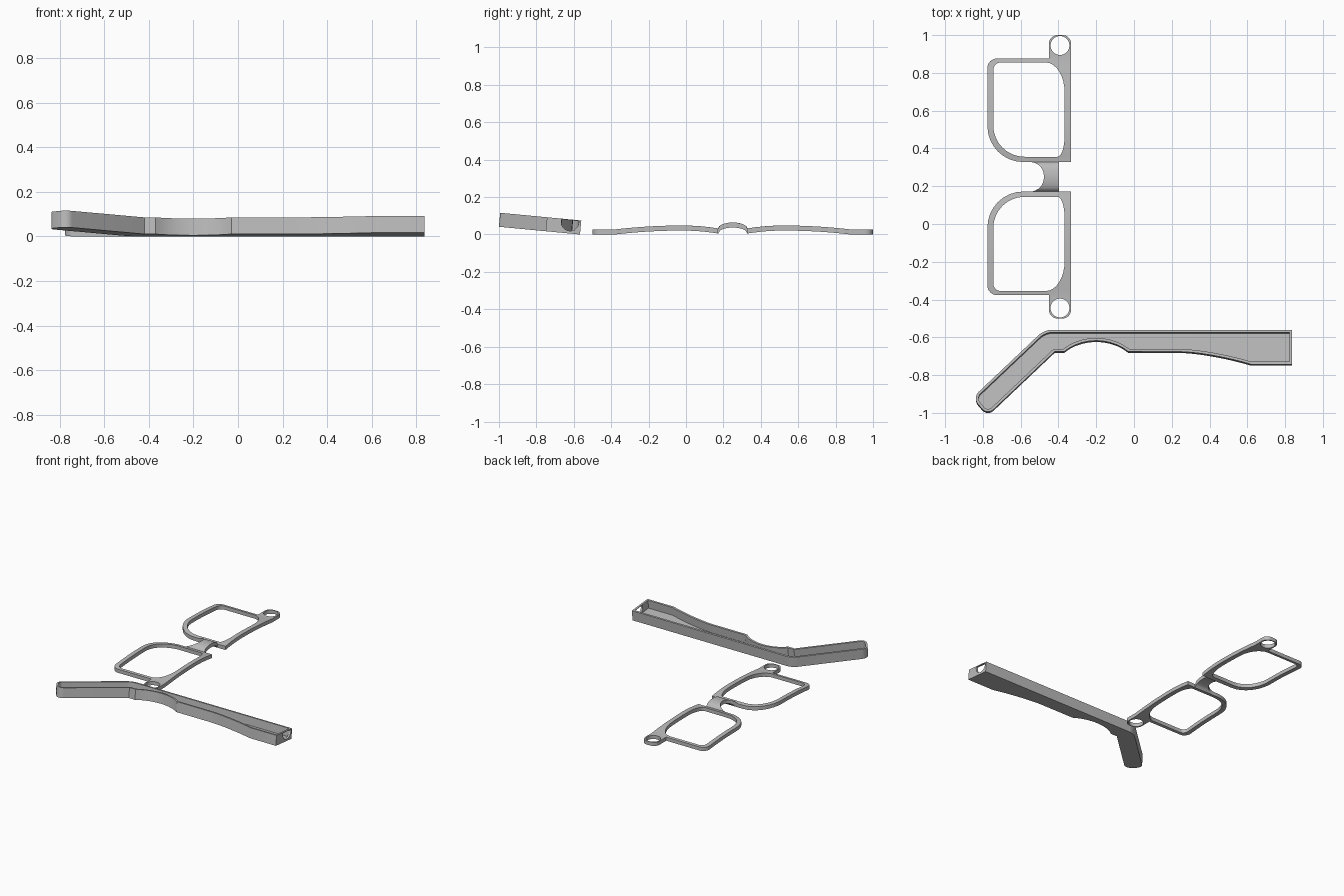
import bpy, bmesh, math
from mathutils import Vector, Matrix

if "Cube" in bpy.data.objects:
    bpy.data.objects.remove(bpy.data.objects["Cube"])

grey = bpy.data.materials.new("mid_grey")
grey.diffuse_color = (0.50, 0.50, 0.50, 1)
grey.use_nodes = True
grey.node_tree.nodes["Principled BSDF"].inputs["Base Color"].default_value = grey.diffuse_color


def rounded(corners, steps=8):
    """Closed outline; each corner is (x, y, cut_before, cut_after)."""
    pts, n = [], len(corners)
    for i, (x, y, a, b) in enumerate(corners):
        c = Vector((x, y))
        if a == 0:
            pts.append(c)
            continue
        p = Vector(corners[i - 1][:2])
        q = Vector(corners[(i + 1) % n][:2])
        start = c + (p - c).normalized() * a
        end = c + (q - c).normalized() * b
        o = start + end - c
        for k in range(steps + 1):
            t = math.pi / 2 * k / steps
            pts.append(o + (start - o) * math.cos(t) + (end - o) * math.sin(t))
    return [p for i, p in enumerate(pts) if (p - pts[i - 1]).length > 0.003]


def circle(x, y, r, n=32):
    return [Vector((x + r * math.cos(2 * math.pi * k / n),
                    y + r * math.sin(2 * math.pi * k / n))) for k in range(n)]


def extrude(bm, faces, dz):
    ext = bmesh.ops.extrude_face_region(bm, geom=faces)
    bmesh.ops.translate(bm, vec=(0, 0, dz),
                        verts=[g for g in ext['geom'] if isinstance(g, bmesh.types.BMVert)])
    return [g for g in ext['geom'] if isinstance(g, bmesh.types.BMFace)]


def make_object(name, bm):
    bmesh.ops.recalc_face_normals(bm, faces=bm.faces)
    mesh = bpy.data.meshes.new(name)
    bm.to_mesh(mesh)
    bm.free()
    obj = bpy.data.objects.new(name, mesh)
    bpy.context.collection.objects.link(obj)
    mesh.materials.append(grey)
    return obj


def shade(obj):
    bpy.ops.object.select_all(action='DESELECT')
    obj.select_set(True)
    bpy.context.view_layer.objects.active = obj
    bpy.ops.object.shade_smooth_by_angle(angle=math.radians(30))


# --- Spectacle front: half outline with lens opening, hinge ring and half bridge
MID, RIM = 0.25, 0.328
outline = rounded([
    (-0.45, 1.0, .045, .045), (-0.333, 1.0, .045, .045),
    (-0.333, RIM, 0, 0), (-0.397, RIM, 0, 0),
    (-0.397, 0.2, 0, 0), (-0.477, 0.2, 0, 0),
    (-0.477, RIM, .073, .073), (-0.776, RIM, .19, .19),
    (-0.776, 0.876, .05, .05), (-0.45, 0.876, 0, 0)])
lens = rounded([
    (-0.745, 0.855, .04, .04), (-0.367, 0.855, .10, .16),
    (-0.367, 0.356, .116, .037), (-0.745, 0.356, .165, .165)])
ring = circle(-0.392, 0.945, 0.05)

bm = bmesh.new()
for loop in (outline, lens, ring):
    vs = [bm.verts.new((p.x, p.y, 0)) for p in loop]
    for i, v in enumerate(vs):
        bm.edges.new((vs[i - 1], v))
bmesh.ops.triangle_fill(bm, edges=bm.edges[:], use_beauty=True, normal=(0, 0, 1))
extrude(bm, bm.faces[:], 0.027)

# slice across so the slab can bend, trimming at the mirror plane
cuts = [MID + (RIM - MID) * k / 8 for k in range(9)] + [0.36 + 0.04 * k for k in range(14)]
for k, y in enumerate(cuts):
    bmesh.ops.bisect_plane(bm, geom=bm.verts[:] + bm.edges[:] + bm.faces[:],
                           plane_co=(0, y, 0), plane_no=(0, 1, 0), clear_inner=(k == 0))


def lift(y):
    if y < RIM:  # raised bridge arch
        s = (y - MID) / (RIM - MID)
        return 0.004 + 0.033 * math.sqrt(max(0, 1 - s * s * 0.98))
    k = 0.43 if y < 0.52 else 0.163  # gentle lens bow
    return max(0, 0.021 - k * (y - 0.52) ** 2)


for v in bm.verts:
    v.co.z += lift(v.co.y)
    v.co.y -= MID
front = make_object("spectacle_front", bm)
front.location.y = MID
mirror = front.modifiers.new("mirror", 'MIRROR')
mirror.use_axis = (False, True, False)
mirror.use_clip = True
shade(front)

# --- Temple arm: shallow open tray, bent at the ear
THICK, WALL, FLOOR = 0.075, 0.014, 0.014
notch_side = math.hypot(0.17, 0.141)
arm_outline = rounded([
    (0.837, -0.567, 0, 0), (-0.475, -0.567, .04, .04),
    (-0.855, -0.928, .045, .045), (-0.776, -1.0215, .045, .045),
    (-0.42, -0.683, 0, 0), (-0.37, -0.683, 0, 0),
    (-0.2, -0.542, notch_side, notch_side), (-0.03, -0.683, 0, 0),
    (0.40, -0.684, .155, .225), (0.62, -0.751, 0, 0),
    (0.837, -0.751, 0, 0)], 10)
bm = bmesh.new()
base = bm.faces.new([bm.verts.new((p.x, p.y, 0)) for p in arm_outline])
top = extrude(bm, [base], THICK)[0]
bmesh.ops.recalc_face_normals(bm, faces=bm.faces)
bmesh.ops.inset_region(bm, faces=[top], thickness=WALL, use_even_offset=True)
extrude(bm, [top], FLOOR - THICK)
if top.is_valid:
    bmesh.ops.delete(bm, geom=[top], context='FACES_ONLY')
arm = make_object("temple_arm", bm)
tilt = Matrix.Translation((0, -0.567, 0)) @ Matrix.Rotation(-math.atan(0.095), 4, 'X') \
    @ Matrix.Translation((0, 0.567, 0))
arm.matrix_world = tilt

# round hinge hole through the end wall, flattened under a thin top rail
bm = bmesh.new()
bmesh.ops.create_cone(bm, cap_ends=True, segments=32, radius1=0.047, radius2=0.047, depth=0.06,
                      matrix=Matrix.Translation((0.84, -0.626, 0.061)) @ Matrix.Rotation(math.pi / 2, 4, 'Y'))
for v in bm.verts:
    v.co.z = min(v.co.z, THICK - 0.005)
bmesh.ops.dissolve_limit(bm, angle_limit=0.01, verts=bm.verts[:], edges=bm.edges[:])
cutter = make_object("hinge_hole_cutter", bm)
cutter.matrix_world = tilt
cutter.hide_render = True
cutter.display_type = 'WIRE'
hole = arm.modifiers.new("hinge_hole", 'BOOLEAN')
hole.operation = 'DIFFERENCE'
hole.object = cutter
hole.solver = 'EXACT'
shade(arm)
cutter.hide_set(True)
